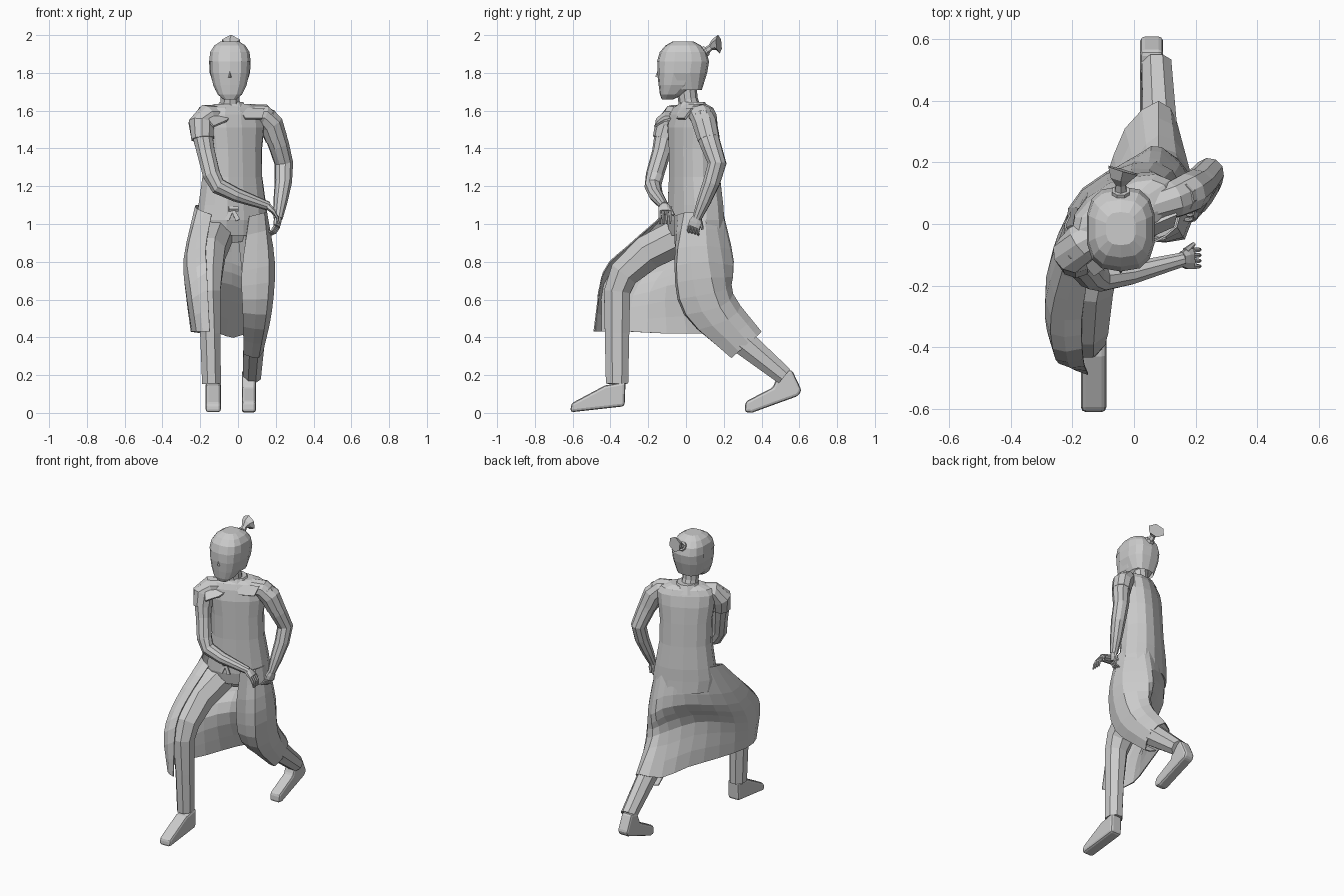
import bpy, bmesh
from math import cos, sin, pi, radians
from mathutils import Vector as V


def build(name, verts, faces):
    me = bpy.data.meshes.new(name)
    me.from_pydata([tuple(v) for v in verts], [], faces)
    bm = bmesh.new()
    bm.from_mesh(me)
    bmesh.ops.recalc_face_normals(bm, faces=bm.faces)
    bm.to_mesh(me)
    bm.free()
    ob = bpy.data.objects.new(name, me)
    bpy.context.collection.objects.link(ob)
    return ob


def loft(name, rings, closed=True, caps=True):
    n = len(rings[0])
    verts = [v for r in rings for v in r]
    faces = []
    for i in range(len(rings) - 1):
        for j in range(n if closed else n - 1):
            k = (j + 1) % n
            faces.append((i * n + j, i * n + k, (i + 1) * n + k, (i + 1) * n + j))
    if closed and caps:
        faces += [tuple(range(n)), tuple(range((len(rings) - 1) * n, len(rings) * n))]
    return build(name, verts, faces)


def oval(z, cx, cy, rx, ry, turn=0, n=16, power=1.0):
    """Horizontal ring, optionally turned and squared off."""
    c, s, out = cos(turn), sin(turn), []
    for i in range(n):
        a = 2 * pi * (i + .5) / n
        u = rx * abs(cos(a)) ** power * (1 if cos(a) > 0 else -1)
        v = ry * abs(sin(a)) ** power * (1 if sin(a) > 0 else -1)
        out.append(V((cx + u * c - v * s, cy + u * s + v * c, z)))
    return out


def tube(name, path, n=10, ref=(1, 0, 0)):
    """Path of (x, y, z, radius along ref, radius across)."""
    pts, rings = [V(p[:3]) for p in path], []
    for i, p in enumerate(path):
        t = (pts[min(i + 1, len(pts) - 1)] - pts[max(i - 1, 0)]).normalized()
        b = t.cross(V(ref)).normalized()
        a = b.cross(t)
        rings.append([pts[i] + a * p[3] * cos(2 * pi * (k + .5) / n)
                      + b * p[-1] * sin(2 * pi * (k + .5) / n) for k in range(n)])
    return loft(name, rings)


def spline(pts, steps):
    """Catmull-Rom through the points."""
    p = [V(q) for q in pts]
    p = [2 * p[0] - p[1]] + p + [2 * p[-1] - p[-2]]
    out = []
    for i in range(1, len(p) - 2):
        for s in range(steps):
            t = s / steps
            a, b, c, d = p[i - 1:i + 3]
            out.append(.5 * (2 * b + (c - a) * t + (2 * a - 5 * b + 4 * c - d) * t * t
                             + (3 * b - a - 3 * c + d) * t ** 3))
    return out + [p[-2]]


def foot(name, x0, x1, outline):
    n = len(outline)
    ob = loft(name, [[V((x, y, z)) for y, z in outline] for x in (x0, x1)])
    m = ob.modifiers.new("bevel", 'BEVEL')
    m.width, m.segments, m.limit_method = .015, 2, 'ANGLE'


def hand(name, wrist, knuckle, spread, curl):
    """Palm, four curled fingers and a thumb."""
    w, k, s, c = V(wrist), V(knuckle), V(spread), V(curl)
    d = (k - w).normalized()
    tube(name + "_palm", [(*w, .026, .02), (*w.lerp(k, .5), .036, .018), (*k, .036, .014)], 8, spread)
    for i in range(4):
        b = k + s * (i - 1.5) * .018
        m = b + d * .022 + c * .015
        e = m + d * .006 + c * .03
        tube(f"{name}_finger_{i + 1}", [(*b, .009, .009), (*m, .008, .008), (*e, .005, .005)], 6, spread)
    b = w.lerp(k, .35) - s * .025
    e = b + d * .035 - s * .022 + c * .015
    tube(name + "_thumb", [(*b, .012, .012), (*e, .007, .007)], 6, c)


# Torso, turned so the right shoulder leads
TURN = radians(28)
body = [(.94, .06, .19, .125), (1.02, .05, .2, .13), (1.1, .05, .188, .128), (1.25, .045, .165, .12),
        (1.4, .04, .165, .115), (1.51, .035, .18, .11), (1.58, .035, .185, .095),
        (1.615, .035, .16, .08), (1.635, .035, .1, .06)]
loft("torso_coat", [oval(z, -.03, y, w, d, TURN, 14, .85) for z, y, w, d in body])

# Open coat skirt: columns run waist to hem, from right front round the back to left front
rails = [
    [(-.14, -.12, 1.05), (-.17, -.31, .885), (-.165, -.44, .745), (-.15, -.49, .43)],
    [(-.215, -.09, 1.08), (-.27, -.3, .845), (-.255, -.44, .68), (-.22, -.45, .43)],
    [(-.225, 0, 1.1), (-.285, -.17, .8), (-.275, -.28, .62), (-.25, -.3, .43)],
    [(-.17, .09, 1.1), (-.22, .02, .84), (-.19, -.1, .67), (-.18, -.1, .42)],
    [(-.09, .15, 1.1), (-.1, .15, .86), (-.09, .03, .69), (-.1, .12, .42)],
    [(.01, .18, 1.1), (.02, .23, .83), (.01, .17, .66), (-.03, .31, .4)],
    [(.08, .185, 1.08), (.09, .25, .78), (.08, .25, .63), (.08, .4, .43)],
    [(.15, .1, 1.06), (.195, .12, .8), (.18, .18, .56), (.14, .33, .37)],
    [(.14, -.01, 1.06), (.165, -.05, .78), (.15, 0, .52), (.11, .24, .29)],
    [(.06, -.065, 1.04), (.02, -.05, .75), (.025, 0, .53), (.03, .25, .31)]]
cols = [spline(r, 3) for r in rails]
rows = [spline([c[i] for c in cols], 2) for i in range(len(cols[0]))]
skirt = loft("coat_skirt", rows, closed=False)
skirt.modifiers.new("cloth", 'SOLIDIFY').thickness = .006

# Tied belt knot
tube("belt_knot", [(-.05, -.09, 1.08, .016, .016), (.0, -.08, 1.08, .016, .016)], 6, (0, 0, 1))
for i, x in enumerate((-.06, .0)):
    tube(f"belt_end_{i + 1}", [(-.03, -.09, 1.08, .012, .006), (x, -.1, 1.02, .017, .005)], 4)

# Lapel folds at the right and left collar
for i, (a, b, c, d) in enumerate((
        ((-.18, -.11, 1.585), (-.04, -.05, 1.57), (-.06, -.12, 1.55), (-.13, -.17, 1.52)),
        ((.14, .03, 1.615), (.0, -.03, 1.615), (.04, -.05, 1.56), (.13, -.01, 1.56)))):
    fold = build(f"lapel_{i + 1}", [a, b, c, d], [(0, 1, 2, 3)])
    fold.modifiers.new("cloth", 'SOLIDIFY').thickness = .012

# Collar, neck
loft("collar", [oval(z, -.035, .035, r, r, 0, 10) for z, r in ((1.59, .095), (1.645, .066))])
tube("neck", [(-.04, .03, 1.58, .06), (-.042, .01, 1.66, .052), (-.043, 0, 1.75, .055)])

# Head
skull = [(1.66, -.098, .035, .03), (1.685, -.078, .065, .06), (1.735, -.045, .09, .1),
         (1.8, -.022, .105, .13), (1.86, -.016, .108, .134), (1.91, -.015, .102, .12),
         (1.945, -.015, .08, .09), (1.963, -.015, .045, .05)]
loft("head", [oval(z, -.043, y, a, b, 0, 14, .72) for z, y, a, b in skull])
build("nose", [(-.043, -.148, 1.82), (-.053, -.147, 1.775), (-.033, -.147, 1.775),
               (-.043, -.162, 1.78)], [(0, 1, 3), (0, 3, 2), (1, 2, 3)])
# Hair cap: slightly larger head with the face side cut away
hair = loft("hair", [oval(z, -.043, y, a + .004, b + .004, 0, 14, .72)
                     for z, y, a, b in [(1.71, .005, .075, .075)] + skull[3:7]
                     + [(1.967, -.015, .045, .05)]])
bm = bmesh.new()
bm.from_mesh(hair.data)
cut = [f for f in bm.faces if f.calc_center_median().z < 1.72
       or (f.calc_center_median().z < 1.88 and f.calc_center_median().y < -.01)]
bmesh.ops.delete(bm, geom=cut, context='FACES')
bm.to_mesh(hair.data)
bm.free()

# Topknot with flared end
tube("topknot_band", [(-.043, .075, 1.895, .034), (-.043, .11, 1.92, .03)], 8)
tube("topknot", [(-.043, .1, 1.91, .024, .022), (-.043, .13, 1.935, .018, .016),
                 (-.043, .15, 1.95, .038, .03), (-.036, .174, 1.952, .057, .05)], 6)

# Arms with short sleeve caps
tube("right_arm", [(-.18, -.075, 1.57, .05), (-.195, -.105, 1.5, .058), (-.17, -.13, 1.38, .05),
                   (-.14, -.165, 1.26, .048), (-.105, -.175, 1.2, .045), (-.01, -.16, 1.155, .038),
                   (.16, -.115, 1.095, .024)], 10, (.3, -1, 0))
tube("right_sleeve", [(-.1, -.02, 1.575, .055), (-.165, -.06, 1.57, .066), (-.195, -.095, 1.53, .07),
                      (-.187, -.115, 1.45, .062)], 10, (.3, -1, 0))
tube("left_arm", [(.15, .085, 1.58, .05), (.18, .1, 1.52, .06), (.215, .13, 1.42, .056),
                  (.243, .165, 1.32, .05), (.24, .135, 1.22, .046), (.225, .095, 1.12, .038),
                  (.212, .058, 1.03, .025)], 10, (.5, -1, 0))
tube("left_sleeve", [(.06, .06, 1.58, .055), (.13, .08, 1.575, .062), (.175, .1, 1.53, .066),
                     (.203, .12, 1.45, .06)], 10, (.5, -1, 0))
hand("right_hand", (.155, -.115, 1.097), (.19, -.112, 1.065), (0, -1, 0), (.1, 0, -1))
hand("left_hand", (.212, .06, 1.035), (.205, .042, .985), (-.3, -.9, .2), (-.9, .2, -.3))

# Trousers
tube("pelvis", [(-.03, .05, 1.03, .15, .1), (-.03, .05, .96, .14, .1), (-.02, .05, .9, .07, .07)])
tube("right_leg", [(-.12, 0, .95, .1, .105), (-.16, -.2, .85, .1, .1), (-.165, -.33, .735, .088, .085),
                   (-.16, -.365, .64, .072, .075), (-.147, -.365, .42, .058, .07),
                   (-.14, -.365, .155, .054, .064)], 8)
tube("left_leg", [(.08, .05, .97, .09, .1), (.095, .07, .75, .08, .1), (.09, .13, .55, .07, .09),
                  (.085, .29, .385, .06, .075), (.073, .52, .195, .052, .052)], 8)

# Shoes
foot("right_shoe", -.172, -.09, [(-.612, .003), (-.608, .05), (-.43, .145), (-.32, .165), (-.325, .035)])
foot("left_shoe", .02, .095, [(.31, .004), (.315, .06), (.46, .135), (.49, .21), (.56, .23),
                              (.612, .12), (.595, .09), (.47, .045), (.35, .001)])
